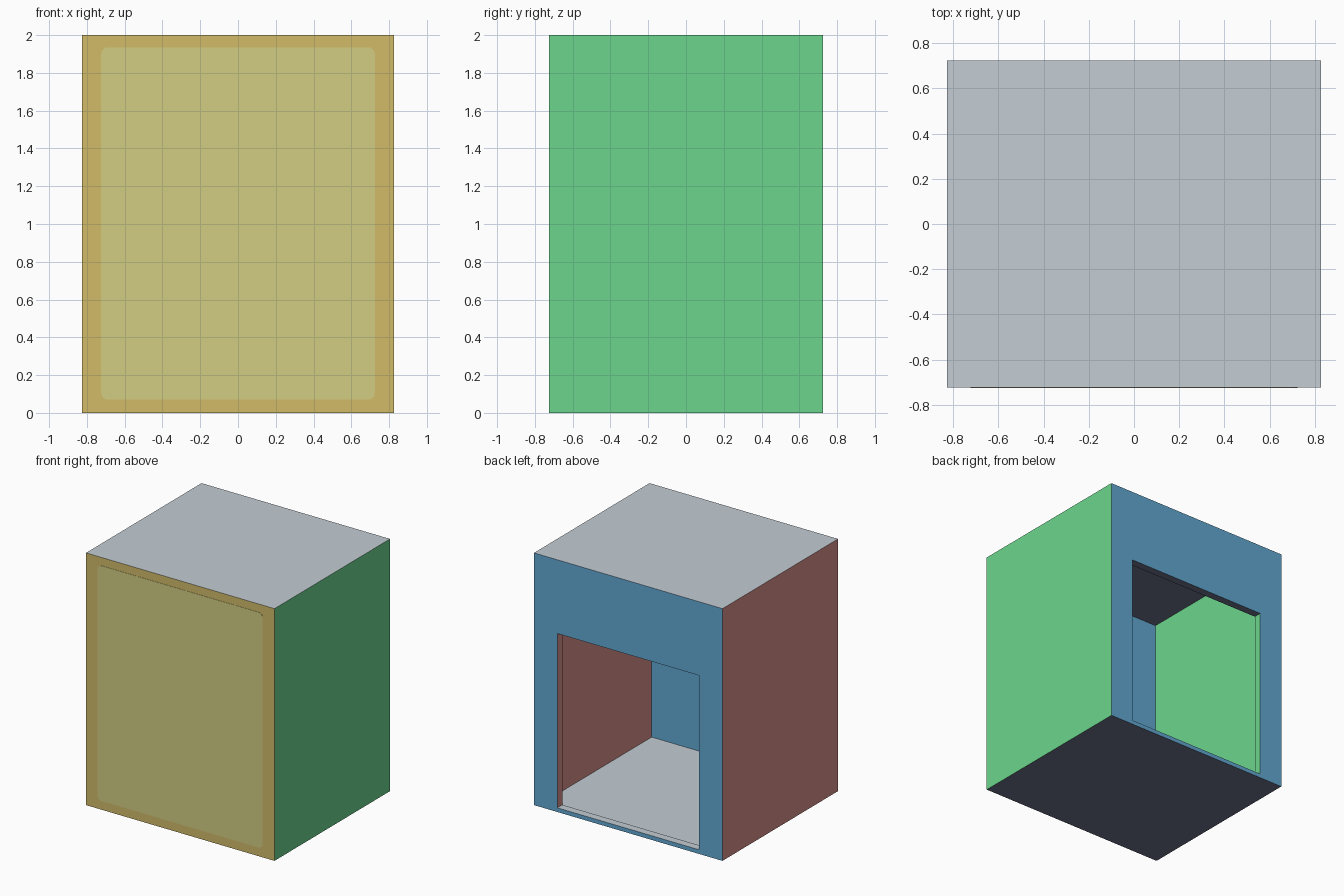
import bpy, bmesh, math

if "Cube" in bpy.data.objects:
    bpy.data.objects.remove(bpy.data.objects["Cube"])


def lin(c):
    c /= 255
    return c / 12.92 if c <= 0.04045 else ((c + 0.055) / 1.055) ** 2.4


def material(name, r, g, b):
    m = bpy.data.materials.new(name)
    m.diffuse_color = (lin(r), lin(g), lin(b), 1)
    m.use_nodes = True
    m.node_tree.nodes["Principled BSDF"].inputs["Base Color"].default_value = m.diffuse_color
    return m


def make_object(name, bm, mats):
    bmesh.ops.recalc_face_normals(bm, faces=bm.faces[:])
    mesh = bpy.data.meshes.new(name)
    bm.to_mesh(mesh)
    bm.free()
    for m in mats:
        mesh.materials.append(m)
    ob = bpy.data.objects.new(name, mesh)
    bpy.context.collection.objects.link(ob)
    return ob


# One colour for each facing direction: -x, +x, -y, +y, -z, +z
side_colours = [
    material("left_red", 214, 143, 139),
    material("right_green", 108, 213, 141),
    material("front_gold", 210, 187, 105),
    material("back_blue", 98, 168, 210),
    material("under_slate", 108, 115, 136),
    material("upper_grey", 196, 205, 212),
]
panel_colour = material("panel_olive", 210, 206, 131)

HX, HY, WALL = 0.827, 0.724, 0.063

# Hollow box: rectangular rings run round the outside, in through the
# back opening and along the cavity (y, half width, bottom, top)
rings = [
    (-HY, HX, 0.0, 2.0),
    (HY, HX, 0.0, 2.0),
    (HY, 0.622, 0.033, 1.415),
    (HY - WALL, 0.622, 0.033, 1.415),
    (HY - WALL, HX - WALL, 0.027, 1.975),
    (-HY + WALL, HX - WALL, 0.027, 1.975),
]
bm = bmesh.new()
loops = [[bm.verts.new(p) for p in
          ((-w, y, lo), (w, y, lo), (w, y, hi), (-w, y, hi))]
         for y, w, lo, hi in rings]
for a, b in zip(loops, loops[1:]):
    for i in range(4):
        j = (i + 1) % 4
        bm.faces.new((a[i], a[j], b[j], b[i]))
bm.faces.new(loops[0])
bm.faces.new(loops[-1])
bmesh.ops.recalc_face_normals(bm, faces=bm.faces[:])
for f in bm.faces:
    axis = max(range(3), key=lambda k: abs(f.normal[k]))
    f.material_index = axis * 2 + (f.normal[axis] > 0)
make_object("hollow_box", bm, side_colours)

# Thin rounded panel painted on the front
PX, Z0, Z1, R, STEPS = 0.724, 0.07, 1.935, 0.035, 5
bm = bmesh.new()
outline = []
corners = [(PX - R, Z1 - R), (-PX + R, Z1 - R), (-PX + R, Z0 + R), (PX - R, Z0 + R)]
for k, (cx, cz) in enumerate(corners):
    for s in range(STEPS + 1):
        t = math.pi / 2 * (k + s / STEPS)
        outline.append(bm.verts.new((cx + R * math.cos(t), -HY, cz + R * math.sin(t))))
face = bm.faces.new(outline)
ext = bmesh.ops.extrude_face_region(bm, geom=[face], use_keep_orig=True)
bmesh.ops.translate(bm, vec=(0, -0.002, 0),
                    verts=[g for g in ext["geom"] if isinstance(g, bmesh.types.BMVert)])
make_object("front_panel", bm, [panel_colour])
